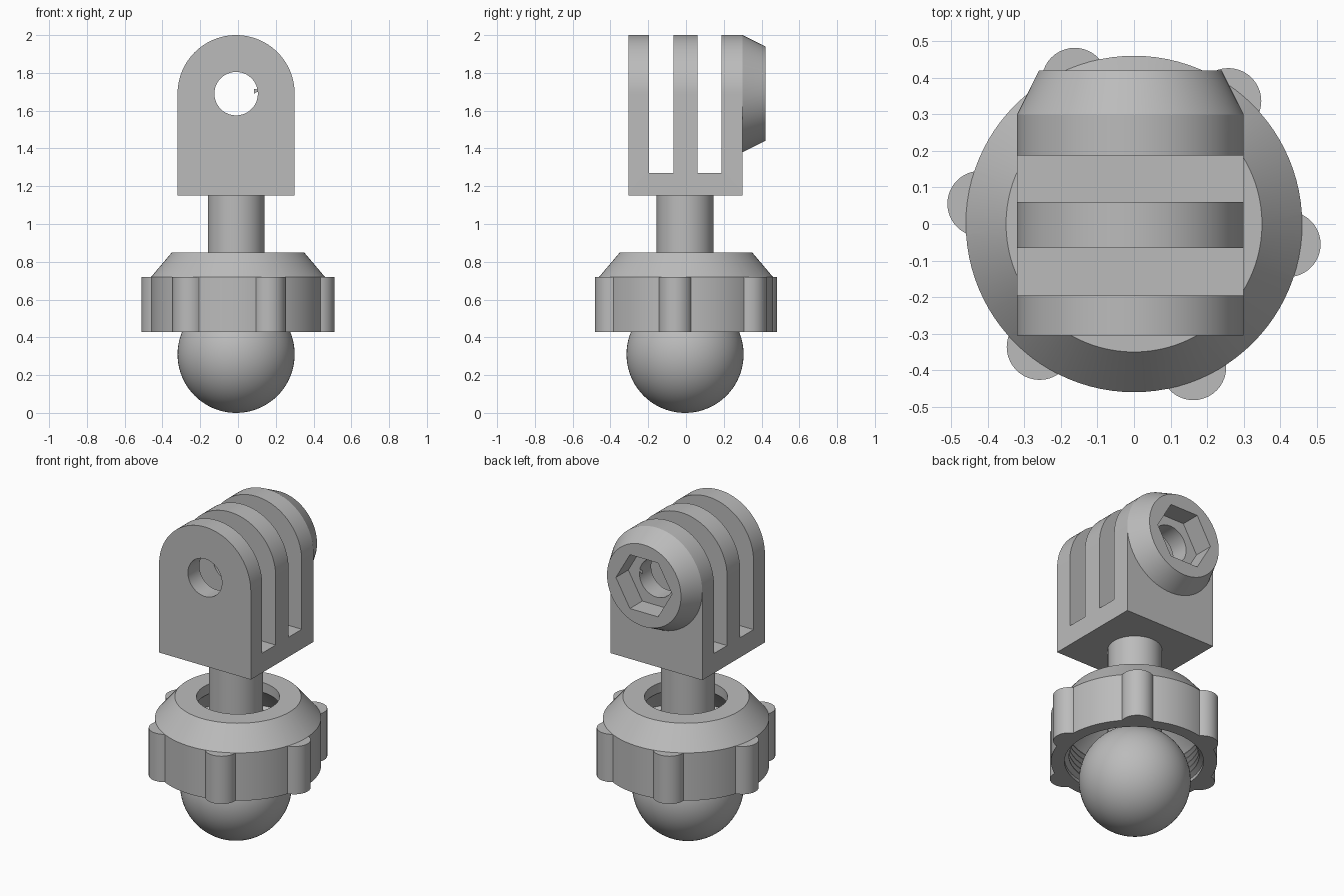
import bpy, bmesh, math
from mathutils import Matrix, Vector

if "Cube" in bpy.data.objects:
    bpy.data.objects.remove(bpy.data.objects["Cube"])

grey = bpy.data.materials.new("plain grey")
grey.use_nodes = True
colour = (0.5, 0.5, 0.5, 1)
grey.diffuse_color = colour
grey.node_tree.nodes["Principled BSDF"].inputs["Base Color"].default_value = colour

CX, CY = -0.01, -0.005   # axis of the ball, stem and bracket
EYE_Z = 1.69             # height of the pivot hole
R = 0.31                 # shared radius of ball and bracket arch


def finish(name, bm):
    bmesh.ops.recalc_face_normals(bm, faces=bm.faces)
    mesh = bpy.data.meshes.new(name)
    bm.to_mesh(mesh)
    bm.free()
    mesh.materials.append(grey)
    ob = bpy.data.objects.new(name, mesh)
    bpy.context.collection.objects.link(ob)
    return ob


def lathe(name, profile, steps=96):
    """Closed solid from (radius, z) points; end points are capped."""
    bm = bmesh.new()
    rings = []
    for r, z in profile:
        rings.append([bm.verts.new((r * math.cos(a), r * math.sin(a), z))
                      for a in (math.tau * i / steps for i in range(steps))])
    for lo, hi in zip(rings, rings[1:]):
        for i in range(steps):
            j = (i + 1) % steps
            bm.faces.new((lo[i], lo[j], hi[j], hi[i]))
    bm.faces.new(rings[0])
    bm.faces.new(rings[-1])
    return finish(name, bm)


def box(name, x, y, z):
    bm = bmesh.new()
    bmesh.ops.create_cube(bm, size=1)
    for v in bm.verts:
        v.co = Vector([(a + b) / 2 + c * (b - a) for (a, b), c in zip((x, y, z), v.co)])
    return finish(name, bm)


def along_y(name, y0, y1, r0, r1, steps=96):
    """Cylinder or cone on the pivot axis, from y0 (r0) to y1 (r1)."""
    ob = lathe(name, [(r0, -y0), (r1, -y1)], steps)
    ob.data.transform(Matrix.Translation((CX, 0, EYE_Z)) @ Matrix.Rotation(math.pi / 2, 4, "X"))
    return ob


def combine(ob, other, operation):
    mod = ob.modifiers.new(operation.lower(), "BOOLEAN")
    mod.operation = operation
    mod.solver = "EXACT"
    mod.object = other
    bpy.context.view_layer.objects.active = ob
    bpy.ops.object.modifier_apply(modifier=mod.name)
    bpy.data.objects.remove(other)


def smooth(ob):
    bpy.ops.object.select_all(action="DESELECT")
    ob.select_set(True)
    bpy.context.view_layer.objects.active = ob
    bpy.ops.object.shade_smooth_by_angle(angle=math.radians(25))


# Ball
bm = bmesh.new()
bmesh.ops.create_uvsphere(bm, u_segments=64, v_segments=40, radius=R,
                          matrix=Matrix.Translation((CX, CY, R)))
smooth(finish("ball", bm))

# Stem
stem = lathe("stem", [(0.15, 0.45), (0.15, 1.17)], 64)
stem.location = (CX, CY, 0)
smooth(stem)

# Bracket: square base with an arched top
bracket = box("bracket", (CX - R, CX + R), (-0.305, 0.30), (1.15, EYE_Z))
combine(bracket, along_y("arch", -0.305, 0.30, R, R), "UNION")
for y in ((-0.195, -0.065), (0.06, 0.187)):
    combine(bracket, box("slot", (-1, 1), y, (1.27, 2.2)), "DIFFERENCE")

# Tapered boss with a hexagonal nut pocket and the pivot hole
combine(bracket, along_y("boss", 0.25, 0.30, R, R), "UNION")
combine(bracket, along_y("boss_taper", 0.30, 0.42, R, 0.25), "UNION")
combine(bracket, along_y("hex_pocket", 0.30, 0.5, 0.19, 0.19, 6), "DIFFERENCE")
combine(bracket, along_y("pivot_hole", -0.5, 0.5, 0.115, 0.115, 64), "DIFFERENCE")
smooth(bracket)

# Clamping collar with six finger grips
BOTTOM, SHOULDER, TOP = 0.428, 0.72, 0.85
collar = lathe("collar", [(0.46, BOTTOM), (0.46, SHOULDER), (0.35, TOP)])
for i in range(6):
    angle = math.radians(60 * i - 7.5)
    grip = lathe("grip", [(0.09, BOTTOM), (0.09, SHOULDER)], 40)
    grip.data.transform(Matrix.Translation((0.424 * math.cos(angle), 0.424 * math.sin(angle), 0)))
    combine(collar, grip, "UNION")

# Threaded bore that narrows to the top opening
bore = [(0.385, BOTTOM - 0.1), (0.385, BOTTOM + 0.02)]
for i in range(5):
    z = BOTTOM + 0.02 + 0.036 * i
    bore += [(0.36, z + 0.014), (0.36, z + 0.02), (0.385, z + 0.034)]
bore += [(0.36, 0.66), (0.23, 0.79), (0.23, TOP + 0.1)]
combine(collar, lathe("bore", bore), "DIFFERENCE")
smooth(collar)
